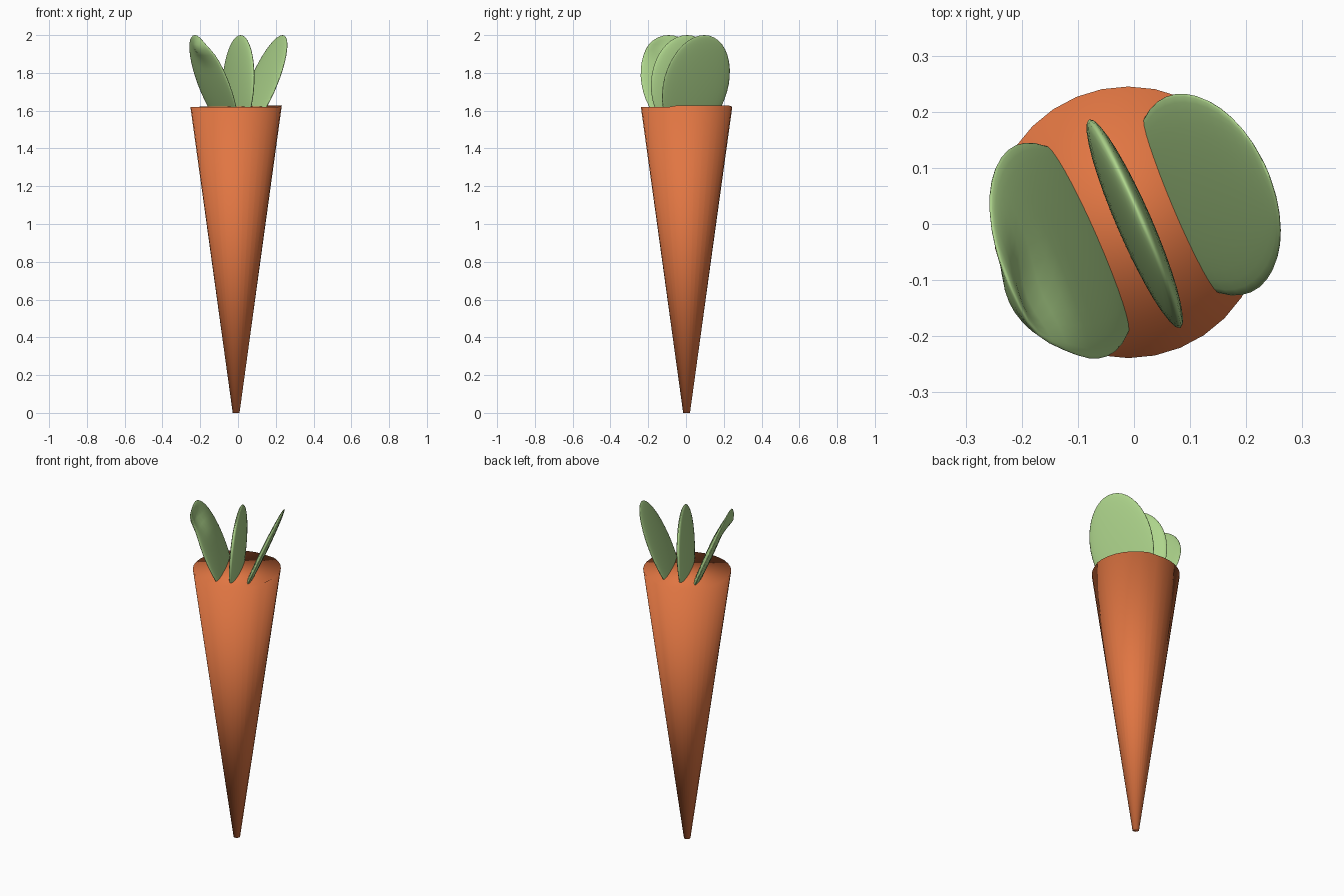
import bpy, bmesh, math
from mathutils import Vector

if "Cube" in bpy.data.objects:
    bpy.data.objects.remove(bpy.data.objects["Cube"])


def material(name, color):
    m = bpy.data.materials.new(name)
    m.diffuse_color = (*color, 1)
    m.use_nodes = True
    m.node_tree.nodes["Principled BSDF"].inputs["Base Color"].default_value = m.diffuse_color
    return m


ORANGE = material("carrot_orange", (0.75, 0.18, 0.055))
GREEN = material("leaf_green", (0.42, 0.66, 0.26))


def finish(name, bm, mat):
    me = bpy.data.meshes.new(name)
    bm.to_mesh(me)
    bm.free()
    me.materials.append(mat)
    me.polygons.foreach_set("use_smooth", [True] * len(me.polygons))
    ob = bpy.data.objects.new(name, me)
    bpy.context.collection.objects.link(ob)
    return ob


# Tapered root, closed at both ends, rim lifted slightly at the back right
bm = bmesh.new()
bmesh.ops.create_cone(bm, cap_ends=True, segments=32, radius1=0.018,
                      radius2=0.242, depth=1.62)
for v in bm.verts:
    v.co += Vector((-0.01, 0.003, 0.81))
    if v.co.z > 1 and v.co.x > 0.05 and v.co.y > -0.05:
        v.co.z += 0.008
finish("root", bm, ORANGE)

# Leaves: flattened ovals sharing one width direction, fanned outwards
WIDE = Vector((0.40, -0.915, 0)).normalized()
OUT = Vector((0.915, 0.40, 0)).normalized()


def leaf(name, base, lean, thick, half_width, shift=0.0, curl=0.0):
    """base: offset at the root top, lean: offset gained up to the tip."""
    bm = bmesh.new()
    bmesh.ops.create_uvsphere(bm, u_segments=32, v_segments=20, radius=1)
    for v in bm.verts:
        w, t, h = v.co
        z = 1.74 + 0.26 * h
        f = (z - 1.62) / 0.38
        out = base + lean * f + thick * t
        # crumpled, outward-hooked patch near the tip
        out += curl * math.exp(-((w - 0.25) / 0.4) ** 2 - ((z - 1.93) / 0.05) ** 2)
        v.co = WIDE * (half_width * w + shift) + OUT * out + Vector((0, 0, z))
    return finish(name, bm, GREEN)


leaf("leaf_right", 0.09, 0.165, 0.018, 0.19, 0.005)
leaf("leaf_middle", -0.005, 0.02, 0.028, 0.203)
leaf("leaf_left", -0.088, -0.155, 0.022, 0.205, -0.008, curl=-0.03)
